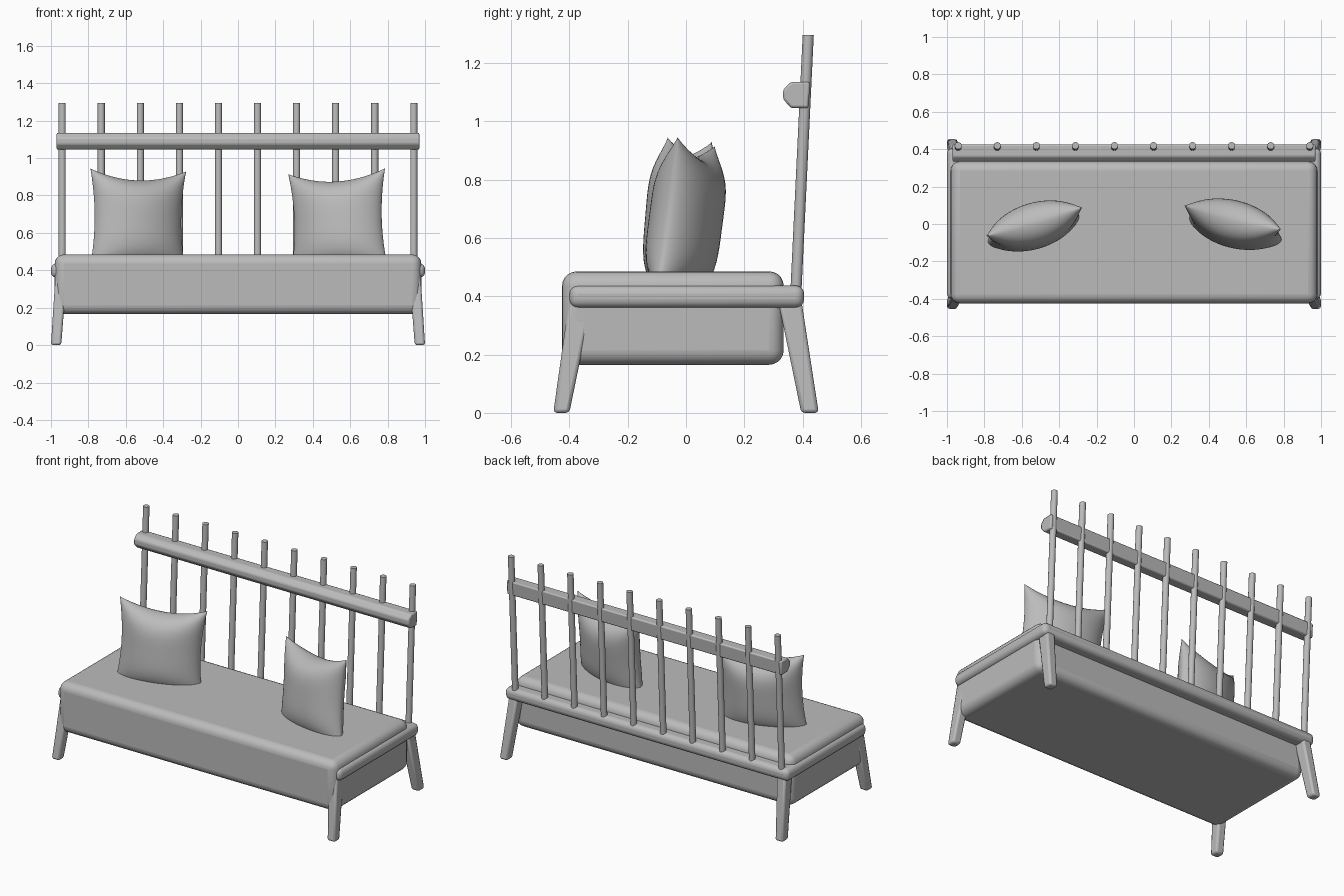
import bpy, bmesh, math
from mathutils import Matrix, Vector

if "Cube" in bpy.data.objects:
    bpy.data.objects.remove(bpy.data.objects["Cube"], do_unlink=True)

GREY = (0.5, 0.5, 0.5, 1.0)
mat = bpy.data.materials.new("plain grey")
mat.use_nodes = True
mat.diffuse_color = GREY
bsdf = next(n for n in mat.node_tree.nodes if n.type == "BSDF_PRINCIPLED")
bsdf.inputs["Base Color"].default_value = GREY


def finish(name, bm, bevel=0, segments=3, angle=40):
    """Turn a bmesh into a shaded object with an optional bevel."""
    bmesh.ops.recalc_face_normals(bm, faces=bm.faces)
    mesh = bpy.data.meshes.new(name)
    bm.to_mesh(mesh)
    bm.free()
    mesh.materials.append(mat)
    ob = bpy.data.objects.new(name, mesh)
    bpy.context.collection.objects.link(ob)
    if bevel:
        mod = ob.modifiers.new("Bevel", "BEVEL")
        mod.width = bevel
        mod.segments = segments
        mod.limit_method = "ANGLE"
    bpy.ops.object.select_all(action="DESELECT")
    ob.select_set(True)
    bpy.context.view_layer.objects.active = ob
    bpy.ops.object.shade_smooth_by_angle(angle=math.radians(angle))
    return ob


def loft(bm, first, second):
    """Closed prism between two matching outlines."""
    a = [bm.verts.new(p) for p in first]
    b = [bm.verts.new(p) for p in second]
    bm.faces.new(a)
    bm.faces.new(b)
    for i in range(len(a)):
        j = (i + 1) % len(a)
        bm.faces.new((a[i], a[j], b[j], b[i]))


def rect(x0, x1, y0, y1, z):
    return [(x0, y0, z), (x1, y0, z), (x1, y1, z), (x0, y1, z)]


def box(name, x, y0, y1, z0, z1, bevel, segments):
    bm = bmesh.new()
    loft(bm, rect(-x, x, y0, y1, z0), rect(-x, x, y0, y1, z1))
    return finish(name, bm, bevel, segments)


# Upholstered seat and the frame around it
box("seat_cushion", 0.98, -0.425, 0.335, 0.165, 0.485, 0.05, 5)
box("seat_frame", 1.0, -0.40, 0.405, 0.36, 0.437, 0.03, 4)

# Splayed, tapered legs
for side, s in (("left", 1), ("right", -1)):
    for end, foot, top in (("front", (-0.455, -0.40), (-0.40, -0.32)),
                           ("back", (0.395, 0.455), (0.315, 0.395))):
        bm = bmesh.new()
        loft(bm, rect(s * 0.945, s, *foot, 0), rect(s * 0.915, s * 0.975, *top, 0.39))
        finish(f"{end}_leg_{side}", bm, 0.012, 2)

# Round back spindles, leaning backwards
COUNT = 10
low, high = Vector((0, 0.376, 0.40)), Vector((0, 0.419, 1.295))
for i in range(COUNT):
    x = -0.94 + 1.88 * i / (COUNT - 1)
    ring = [Vector((x + 0.019 * math.cos(a), 0.019 * math.sin(a), 0))
            for a in (math.tau * k / 16 for k in range(16))]
    bm = bmesh.new()
    loft(bm, [p + low for p in ring], [p + high for p in ring])
    finish(f"back_spindle_{i + 1}", bm)

# Top rail with a chamfered front
profile = [(0.333, 1.075), (0.333, 1.108), (0.36, 1.135),
           (0.425, 1.135), (0.42, 1.045), (0.36, 1.045)]
bm = bmesh.new()
loft(bm, [(-0.97, y, z) for y, z in profile], [(0.97, y, z) for y, z in profile])
finish("top_rail", bm, 0.008, 2)


def pillow(name, centre, turn, tilt, roll):
    """Stuffed square with pinched edges and pointed corners."""
    half, depth = 0.267, 0.118
    bm = bmesh.new()
    for face in (-1, 1):
        made = bmesh.ops.create_grid(bm, x_segments=28, y_segments=28, size=1)
        for vert in made["verts"]:
            # ease the spacing so the rounded rim gets more detail
            u, v = (math.sin(c * math.pi / 2) for c in vert.co.xy)
            puff = max(0, 1 - u * u) ** 0.6 * max(0, 1 - v ** 4) ** 0.6
            pinch = 0.21 if v > 0 else 0.06
            vert.co = (half * u * (1 - 0.1 * (1 - v * v)),
                       face * depth * puff,
                       half * v * (1 - pinch * (1 - u * u)))
    bmesh.ops.remove_doubles(bm, verts=bm.verts, dist=0.0005)
    move = (Matrix.Translation(centre) @ Matrix.Rotation(turn, 4, "Z")
            @ Matrix.Rotation(tilt, 4, "X") @ Matrix.Rotation(roll, 4, "Y"))
    bmesh.ops.transform(bm, matrix=move, verts=bm.verts)
    finish(name, bm, angle=80)


pillow("pillow_right", (-0.535, -0.01, 0.67), 0.29, -0.08, 0.03)
pillow("pillow_left", (0.535, 0.0, 0.665), -0.25, -0.12, -0.06)
